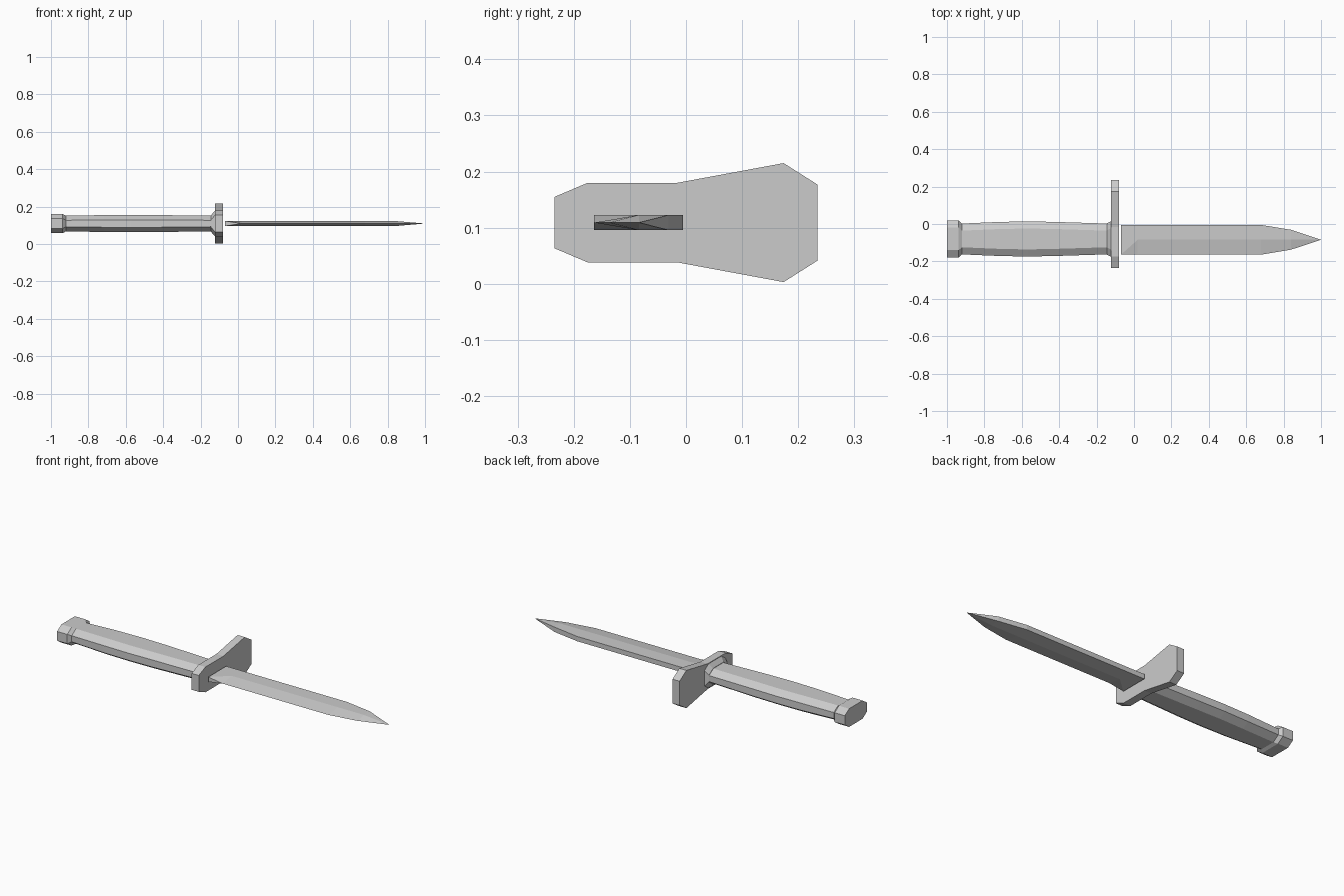
import bpy, bmesh

if "Cube" in bpy.data.objects:
    bpy.data.objects.remove(bpy.data.objects["Cube"], do_unlink=True)

grey = bpy.data.materials.new("plain grey")
grey.use_nodes = True
COLOUR = (0.6, 0.6, 0.6, 1)
grey.diffuse_color = COLOUR
grey.node_tree.nodes["Principled BSDF"].inputs["Base Color"].default_value = COLOUR

MID_Y, MID_Z = -0.08, 0.109


def finish(name, bm):
    bmesh.ops.recalc_face_normals(bm, faces=bm.faces)
    mesh = bpy.data.meshes.new(name)
    bm.to_mesh(mesh)
    bm.free()
    mesh.materials.append(grey)
    obj = bpy.data.objects.new(name, mesh)
    bpy.context.collection.objects.link(obj)


def loft(name, rings):
    """Skin a row of matching cross-sections and cap both ends."""
    bm = bmesh.new()
    rows = [[bm.verts.new(p) for p in ring] for ring in rings]
    for a, b in zip(rows, rows[1:]):
        for i in range(len(a)):
            j = (i + 1) % len(a)
            bm.faces.new((a[i], a[j], b[j], b[i]))
    bm.faces.new(rows[0])
    bm.faces.new(rows[-1])
    finish(name, bm)


def octagon(x, half_y, half_z, cut_y=0.038, cut_z=0.025):
    """Chamfered rectangle across the grip axis."""
    quarter = [(half_y, half_z - cut_z), (half_y - cut_y, half_z)]
    half = quarter + [(-y, z) for y, z in reversed(quarter)]
    full = half + [(-y, -z) for y, z in half]
    return [(x, MID_Y + y, MID_Z + z) for y, z in full]


# Pommel, grip and the flared collar against the guard
loft("pommel", [octagon(-1, 0.098, 0.051), octagon(-0.937, 0.098, 0.051),
                octagon(-0.92, 0.082, 0.042)])
loft("grip", [octagon(-0.93, 0.082, 0.042), octagon(-0.72, 0.091, 0.045),
              octagon(-0.57, 0.094, 0.045), octagon(-0.42, 0.091, 0.045),
              octagon(-0.13, 0.082, 0.042)])
loft("collar", [octagon(-0.145, 0.084, 0.044), octagon(-0.122, 0.095, 0.07)])

# Guard plate, wider on its long arm
upper = [(-0.234, 0.046), (-0.175, 0.071), (-0.015, 0.071),
         (0.174, 0.106), (0.234, 0.068)]
outline = upper + [(y, -z) for y, z in reversed(upper)]
loft("guard", [[(x, y, MID_Z + z) for y, z in outline] for x in (-0.124, -0.08)])

# Blade: flat spine half, ground edge half, short ramp where the grind starts
bm = bmesh.new()
BACK, EDGE, RIDGE, HALF = -0.005, -0.164, -0.084, 0.0135
BELLY = [(0.02, EDGE), (0.68, EDGE), (0.84, -0.137)]
edge = [bm.verts.new((x, y, MID_Z)) for x, y in BELLY]
tip = bm.verts.new((1, RIDGE, MID_Z))
sides = []
for s in (1, -1):
    z = MID_Z + s * HALF
    heel, root, shoulder, swell = [bm.verts.new((x, y, z)) for x, y in (
        (-0.07, EDGE), (-0.07, BACK), (0.68, BACK), (0.84, -0.031))]
    ridge = [bm.verts.new((x, RIDGE, z)) for x in (0.02, 0.68, 0.84)]
    bm.faces.new((heel, ridge[0], root))
    bm.faces.new((root, ridge[0], ridge[1], shoulder))
    bm.faces.new((shoulder, ridge[1], ridge[2], swell))
    bm.faces.new((swell, ridge[2], tip))
    bm.faces.new((heel, edge[0], ridge[0]))
    for i in range(2):
        bm.faces.new((edge[i], edge[i + 1], ridge[i + 1], ridge[i]))
    bm.faces.new((edge[2], tip, ridge[2]))
    sides.append((heel, root, shoulder, swell))
a, b = sides
for i in range(3):
    bm.faces.new((a[i], a[i + 1], b[i + 1], b[i]))
bm.faces.new((a[3], tip, b[3]))
bm.faces.new((a[0], b[0], edge[0]))
finish("blade", bm)
